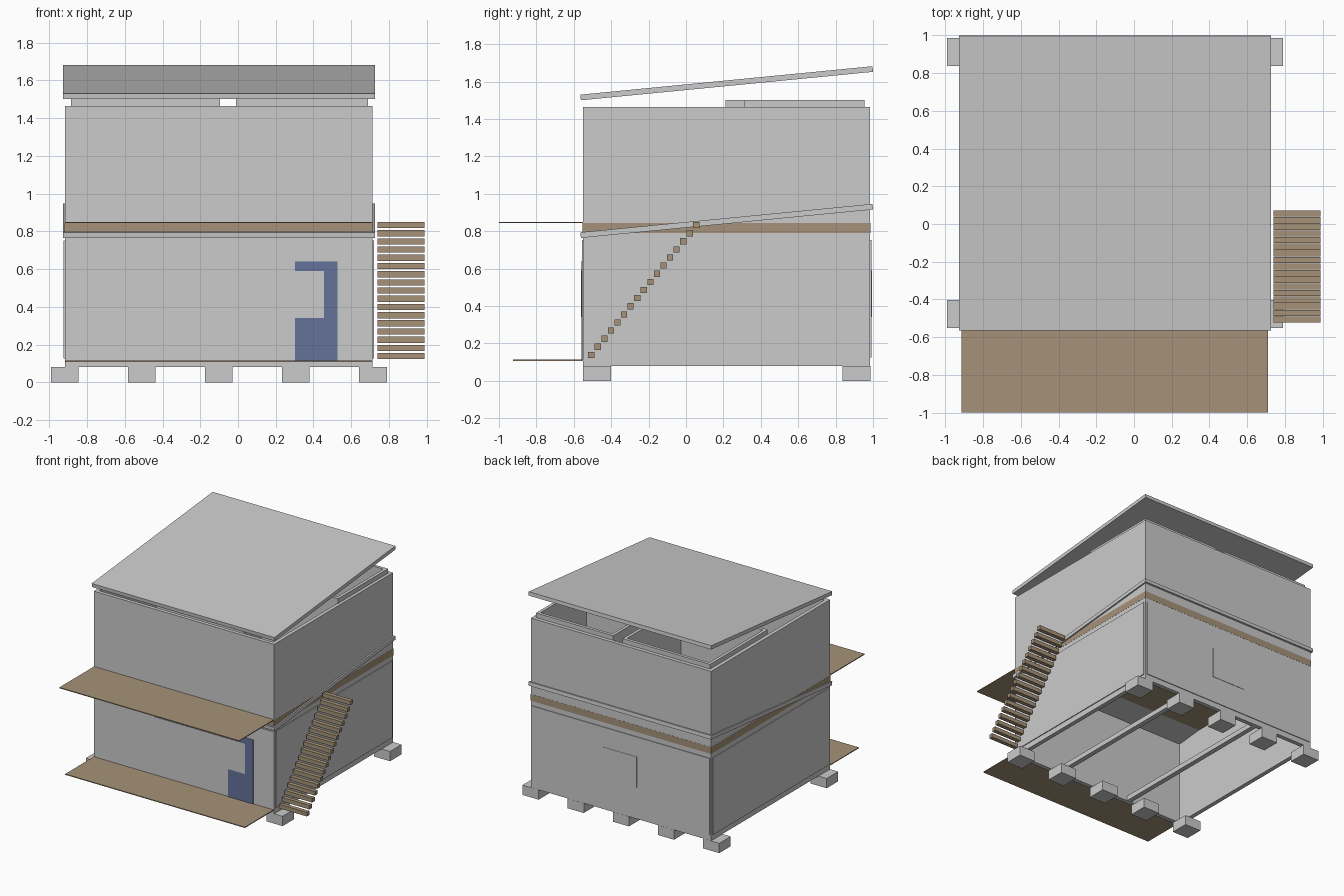
import bpy, bmesh
from mathutils import Matrix, Vector

if "Cube" in bpy.data.objects:
    bpy.data.objects.remove(bpy.data.objects["Cube"])


def material(name, rgb):
    m = bpy.data.materials.new(name)
    m.diffuse_color = (*rgb, 1)
    m.use_nodes = True
    m.node_tree.nodes["Principled BSDF"].inputs["Base Color"].default_value = m.diffuse_color
    return m


WOOD = material("wood", (0.38, 0.29, 0.19))
BLUE = material("blue", (0.13, 0.17, 0.33))


def mesh_object(name, bm, mat=None):
    me = bpy.data.meshes.new(name)
    bmesh.ops.recalc_face_normals(bm, faces=bm.faces)
    bm.to_mesh(me)
    bm.free()
    ob = bpy.data.objects.new(name, me)
    bpy.context.collection.objects.link(ob)
    if mat:
        me.materials.append(mat)
    return ob


def box(name, x, y, z, mat=None):
    """Box from (min, max) ranges on each axis."""
    bm = bmesh.new()
    size = [r[1] - r[0] for r in (x, y, z)]
    mid = Vector([sum(r) / 2 for r in (x, y, z)])
    bmesh.ops.create_cube(bm, size=1, matrix=Matrix.Translation(mid) @ Matrix.Diagonal((*size, 1)))
    return mesh_object(name, bm, mat)


def wall_ring(name, x, y, z, t):
    """Four walls, open at the top and bottom."""
    bm = bmesh.new()
    rings = []
    for d, h in ((0, z[0]), (0, z[1]), (t, z[1]), (t, z[0])):
        rings.append([bm.verts.new(p) for p in (
            (x[0] + d, y[0] + d, h), (x[1] - d, y[0] + d, h),
            (x[1] - d, y[1] - d, h), (x[0] + d, y[1] - d, h))])
    for k in range(4):
        a, b = rings[k], rings[(k + 1) % 4]
        for i in range(4):
            j = (i + 1) % 4
            bm.faces.new((a[i], a[j], b[j], b[i]))
    return mesh_object(name, bm)


def sloped_roof(name, drop):
    """Thin slab rising to the back."""
    bm = bmesh.new()
    prof = [(-0.562, 1.5), (1.0, 1.652), (0.997, 1.682), (-0.565, 1.53)]
    face = bm.faces.new([bm.verts.new((-0.927, y, z - drop)) for y, z in prof])
    ext = bmesh.ops.extrude_face_region(bm, geom=[face])
    verts = [v for v in ext["geom"] if isinstance(v, bmesh.types.BMVert)]
    bmesh.ops.translate(bm, verts=verts, vec=(1.652, 0, 0))
    return mesh_object(name, bm)


X, Y = (-0.917, 0.713), (-0.552, 0.985)

# Foundation blocks in two rows
for i in range(5):
    cx = -0.918 + i * 0.4083
    for row, y in (("front", (-0.55, -0.402)), ("back", (0.838, 0.986))):
        box(f"{row}_foundation_block_{i + 1}", (cx - 0.073, cx + 0.073), y, (0, 0.08))

# Base frame with two joists, open underneath
wall_ring("base_frame", X, Y, (0.08, 0.125), 0.035)
for i, cx in enumerate((-0.385, 0.29)):
    box(f"floor_joist_{i + 1}", (cx - 0.02, cx + 0.02), (-0.52, 0.95), (0.08, 0.12))

# Lower storey: walls and slightly raised cladding
wall_ring("lower_walls", X, Y, (0.125, 0.79), 0.03)
for name, x in (("left", (-0.924, -0.917)), ("right", (0.713, 0.72))):
    box(f"{name}_cladding", x, (-0.537, 0.97), (0.125, 0.752))
box("front_cladding", (-0.905, 0.70), (-0.557, -0.55), (0.115, 0.752))
box("back_cladding", (-0.905, 0.70), (0.984, 0.991), (0.125, 0.752))

# Door and window panels
box("front_door", (0.303, 0.528), (-0.559, -0.55), (0.112, 0.64), BLUE)
box("front_window", (-0.37, 0.455), (-0.561, -0.55), (0.34, 0.59))
box("back_window", (-0.25, 0.05), (0.984, 0.994), (0.34, 0.59))

# Wooden floor between storeys and the lower sloped slab
box("upper_floor", (-0.918, 0.714), (-0.553, 0.986), (0.79, 0.845), WOOD)
sloped_roof("lower_roof", 0.736)

# Upper storey, open topped, with two inner rooms
wall_ring("upper_walls", X, Y, (0.845, 1.465), 0.03)
wall_ring("left_room_walls", (-0.886, -0.095), (0.21, 0.955), (0.845, 1.502), 0.025)
wall_ring("right_room_walls", (-0.01, 0.688), (0.31, 0.955), (0.845, 1.502), 0.025)
sloped_roof("upper_roof", 0)

# Front decks
box("lower_deck", (-0.915, 0.71), (-0.925, -0.55), (0.107, 0.114), WOOD)
box("upper_deck", (-0.915, 0.71), (-1.0, -0.55), (0.843, 0.85), WOOD)

# Outside stair treads
for i in range(17):
    y, z = -0.523 + i * 0.0351, 0.122 + i * 0.0434
    box(f"stair_tread_{i + 1}", (0.739, 0.988), (y, y + 0.033), (z, z + 0.033), WOOD)
